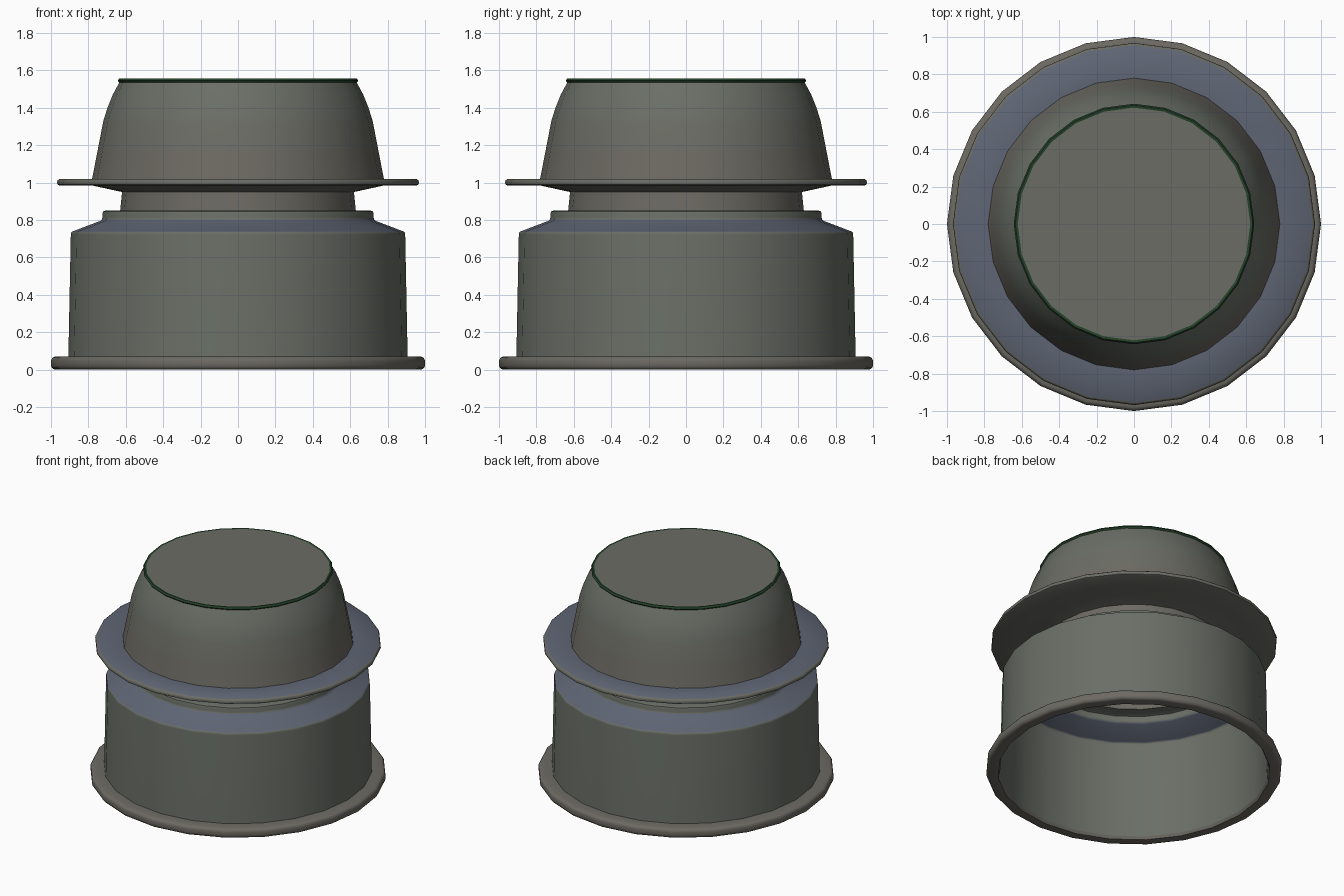
import bpy, math

if "Cube" in bpy.data.objects:
    bpy.data.objects.remove(bpy.data.objects["Cube"])

SIDES = 24

def material(name, rgb):
    m = bpy.data.materials.new(name)
    m.diffuse_color = (*rgb, 1)
    m.use_nodes = True
    m.node_tree.nodes["Principled BSDF"].inputs["Base Color"].default_value = m.diffuse_color
    return m

green = material("grey_green", (0.142, 0.157, 0.132))
brown = material("grey_brown", (0.150, 0.143, 0.122))
olive = material("grey_olive", (0.146, 0.150, 0.127))
blue = material("grey_blue", (0.112, 0.130, 0.172))
dark_green = material("dark_green", (0.018, 0.055, 0.022))

def lathe(name, profile, mat, bands={}, cap=False):
    """Spin (radius, z) points around z; bands maps a profile segment to another material."""
    verts = [(r * math.cos(2 * math.pi * i / SIDES), r * math.sin(2 * math.pi * i / SIDES), z)
             for r, z in profile for i in range(SIDES)]
    faces, slots = [], []
    mats = [mat] + [m for m in dict.fromkeys(bands.values())]
    for k in range(len(profile) - 1):
        a, b = k * SIDES, (k + 1) * SIDES
        for i in range(SIDES):
            j = (i + 1) % SIDES
            faces.append((a + i, a + j, b + j, b + i))
            slots.append(mats.index(bands.get(k, mat)))
    if cap:
        top = (len(profile) - 1) * SIDES
        faces.append(tuple(range(top, top + SIDES)))
        slots.append(0)
    me = bpy.data.meshes.new(name)
    me.from_pydata(verts, [], faces)
    ob = bpy.data.objects.new(name, me)
    bpy.context.collection.objects.link(ob)
    for m in mats:
        me.materials.append(m)
    for poly, s in zip(me.polygons, slots):
        poly.material_index = s
    bpy.ops.object.select_all(action='DESELECT')
    ob.select_set(True)
    bpy.context.view_layer.objects.active = ob
    bpy.ops.object.shade_smooth_by_angle(angle=math.radians(40))
    return ob

# Rolled lip around the open bottom
lathe("base_rim", [(0.91, 0.02), (0.92, 0.0), (0.978, 0.0), (0.989, 0.004), (0.997, 0.013),
                   (1.0, 0.024), (1.0, 0.046), (0.997, 0.057), (0.989, 0.066), (0.978, 0.07),
                   (0.907, 0.07)], brown)

# Open-bottomed drum, sloping shoulder, collar and neck (edges softly rounded)
lathe("lower_body", [(0.91, 0.02), (0.907, 0.07), (0.894, 0.72), (0.893, 0.731), (0.889, 0.737),
                     (0.88, 0.741), (0.738, 0.795), (0.728, 0.803), (0.725, 0.815), (0.725, 0.835),
                     (0.721, 0.846), (0.712, 0.85), (0.63, 0.85), (0.62, 0.95)], green,
      {4: blue, 5: blue, 6: blue, 12: brown})

# Wide middle flange with a coned underside
lathe("middle_flange", [(0.62, 0.95), (0.78, 0.985), (0.955, 0.985), (0.965, 0.99),
                        (0.968, 1.0), (0.965, 1.012), (0.955, 1.02), (0.78, 1.02)], olive,
      {6: blue})

# Curved upper cup, brownish at its foot
lathe("upper_cup", [(0.78, 1.02), (0.75, 1.175), (0.72, 1.33), (0.698, 1.40), (0.67, 1.47),
                    (0.635, 1.535)], green, {0: brown, 1: olive})

# Thin dark ring and flat lid
lathe("lid_ring", [(0.62, 1.535), (0.635, 1.535), (0.643, 1.545), (0.635, 1.557), (0.622, 1.555)],
      dark_green)
lathe("lid", [(0.628, 1.545), (0.622, 1.555)], olive, cap=True)
